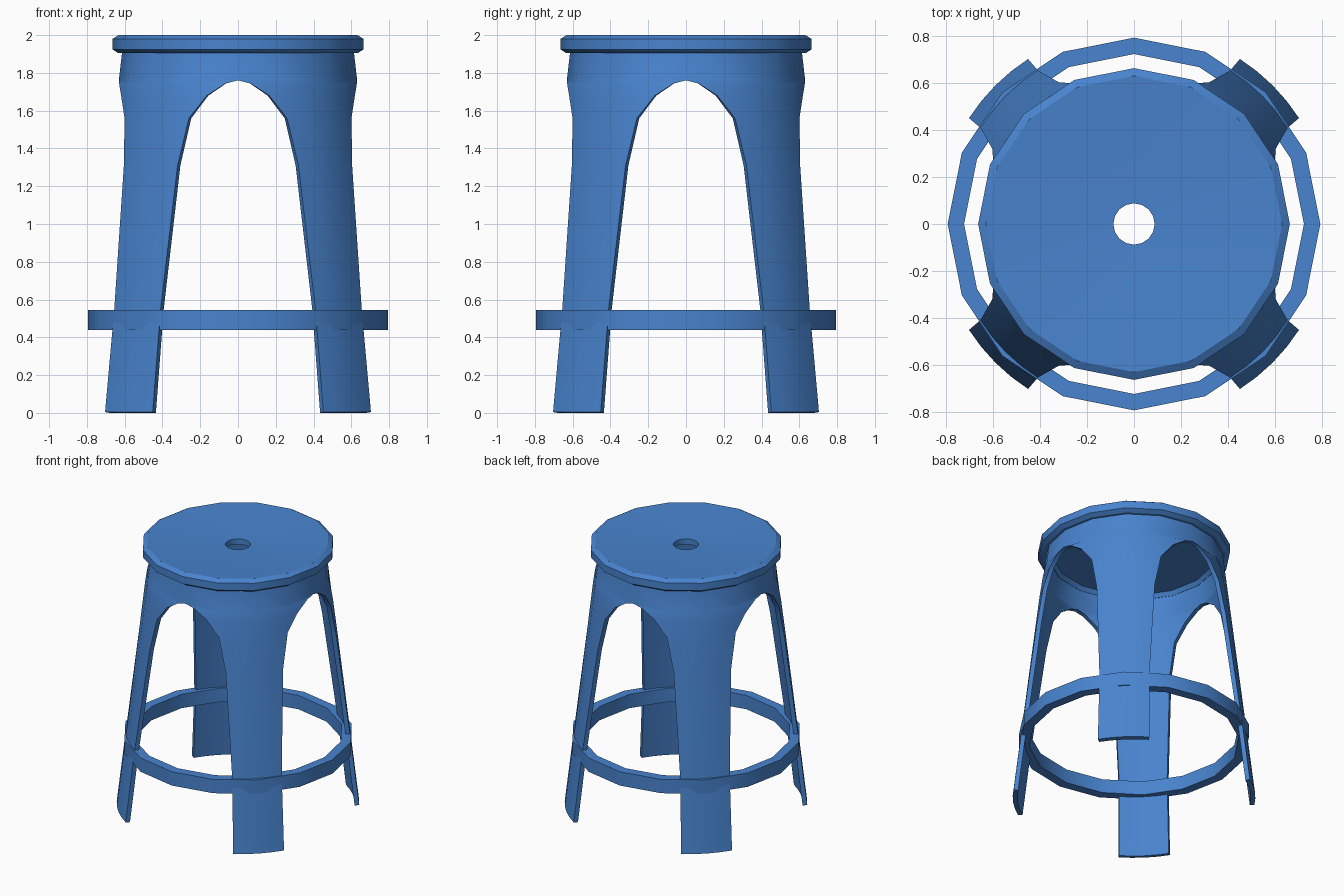
import bpy, bmesh, math

if "Cube" in bpy.data.objects:
    bpy.data.objects.remove(bpy.data.objects["Cube"])

SIDES = 16
blue = bpy.data.materials.new("blue plastic")
blue.diffuse_color = (0.065, 0.23, 0.62, 1)
blue.use_nodes = True
blue.node_tree.nodes["Principled BSDF"].inputs["Base Color"].default_value = blue.diffuse_color


def finish(bm, name):
    bmesh.ops.recalc_face_normals(bm, faces=bm.faces)
    me = bpy.data.meshes.new(name)
    bm.to_mesh(me)
    bm.free()
    me.materials.append(blue)
    ob = bpy.data.objects.new(name, me)
    bpy.context.collection.objects.link(ob)
    bpy.ops.object.select_all(action='DESELECT')
    ob.select_set(True)
    bpy.context.view_layer.objects.active = ob
    bpy.ops.object.shade_smooth_by_angle(angle=math.radians(30))
    return ob


def lathe(name, profile):
    """Spin a closed (radius, z) profile about the z axis."""
    bm = bmesh.new()
    rings = []
    for i in range(SIDES):
        a = 2 * math.pi * i / SIDES
        rings.append([bm.verts.new((r * math.cos(a), r * math.sin(a), z)) for r, z in profile])
    n = len(profile)
    for i in range(SIDES):
        p, q = rings[i], rings[(i + 1) % SIDES]
        for k in range(n):
            m = (k + 1) % n
            bm.faces.new((p[k], q[k], q[m], p[m]))
    return finish(bm, name)


# Dished seat with a centre hole
lathe("seat", [(0.088, 1.972), (0.3, 1.978), (0.632, 2.0), (0.665, 1.98), (0.665, 1.925),
               (0.635, 1.905), (0.58, 1.905), (0.56, 1.935), (0.088, 1.93)])

# Foot ring
lathe("foot_ring", [(0.795, 0.545), (0.725, 0.545), (0.725, 0.44), (0.795, 0.44)])

# Skirt and four legs: a cone wall with an arch cut between each pair of legs
THICK = 0.032
ARCH = [(0, 1.915), (0, 1.76), (0.065, 1.745), (0.165, 1.68), (0.26, 1.56),
        (0.32, 1.31), (0.41, 0.55), (0.452, 0.004)]


def wall(z):
    return 0.837 - 0.117 * z


bm = bmesh.new()
COLS = 2
for quarter in range(4):
    for side in (1, -1):
        grids = []
        for inset in (0, THICK):
            grid = []
            for x, z in ARCH:
                start = math.asin(x / wall(z))
                row = []
                for c in range(COLS + 1):
                    a = start + (math.pi / 4 - start) * c / COLS
                    a = quarter * math.pi / 2 + side * a
                    r = wall(z) - inset
                    zz = z - (0.004 if inset and z < 1 and z < 0.1 else 0)
                    row.append(bm.verts.new((r * math.cos(a), r * math.sin(a), zz)))
                grid.append(row)
            grids.append(grid)
        out, inn = grids
        last = len(ARCH) - 1
        for g in grids:
            for k in range(last):
                for c in range(COLS):
                    bm.faces.new((g[k][c], g[k][c + 1], g[k + 1][c + 1], g[k + 1][c]))
        for k in range(1, last):      # arch edge
            bm.faces.new((out[k][0], out[k + 1][0], inn[k + 1][0], inn[k][0]))
        for k in (0, last):           # top rim and foot
            for c in range(COLS):
                bm.faces.new((out[k][c], out[k][c + 1], inn[k][c + 1], inn[k][c]))
bmesh.ops.remove_doubles(bm, verts=bm.verts, dist=0.0005)
legs = finish(bm, "legs_and_skirt")

# Sit the feet exactly on the floor
low = min(v.co.z for v in legs.data.vertices)
for v in legs.data.vertices:
    if v.co.z < 0.1:
        v.co.z -= low
